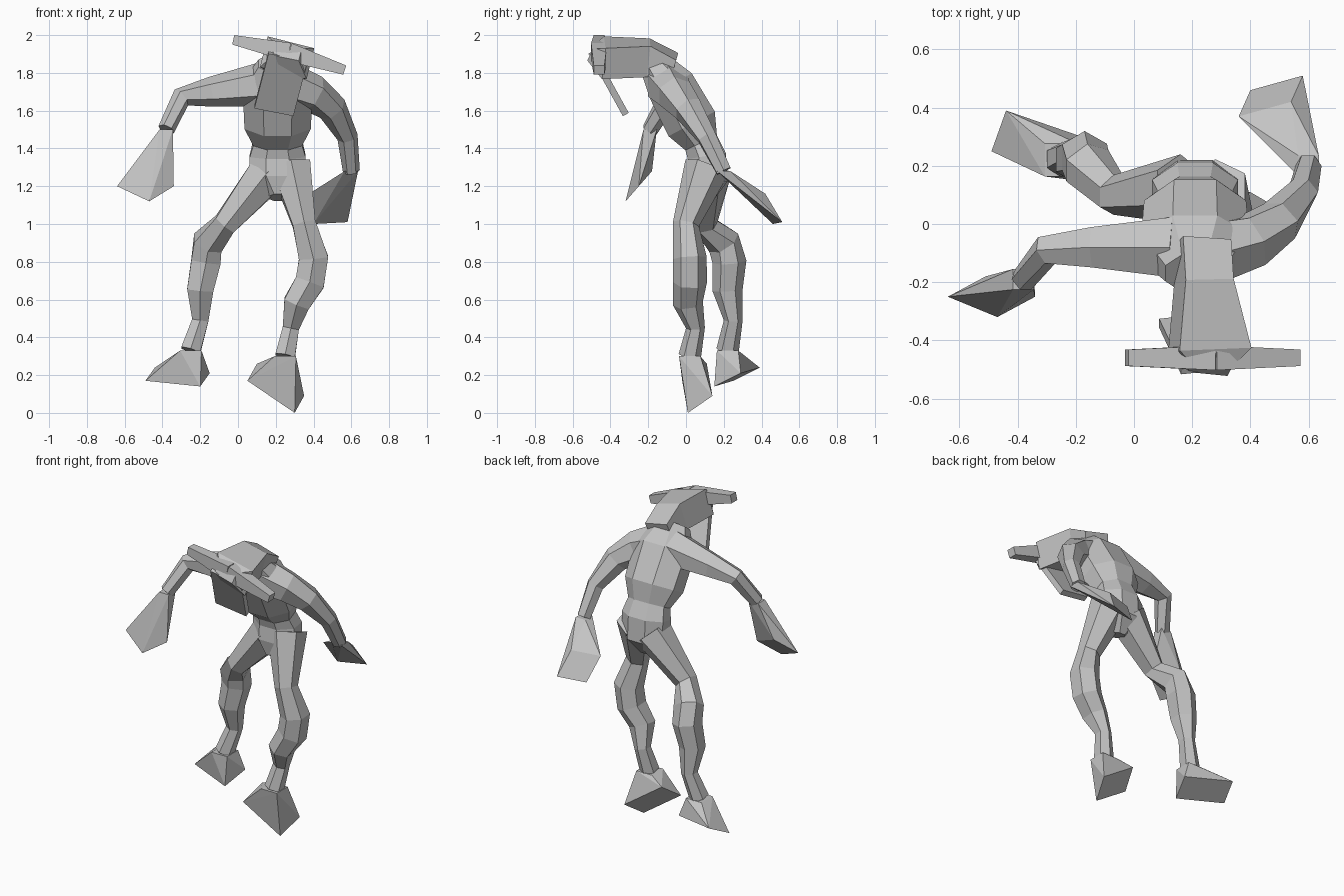
import bpy, bmesh
from math import cos, sin, tau
from mathutils import Vector

cube = bpy.data.objects.get("Cube")
if cube:
    bpy.data.objects.remove(cube)

shade = (.55, .55, .55, 1)
grey = bpy.data.materials.new("plain grey")
grey.use_nodes = True
grey.diffuse_color = shade
grey.node_tree.nodes["Principled BSDF"].inputs["Base Color"].default_value = shade

ALONG_X, ALONG_Y = Vector((1, 0, 0)), Vector((0, 1, 0))


def finish(name, bm):
    bmesh.ops.recalc_face_normals(bm, faces=bm.faces)
    mesh = bpy.data.meshes.new(name)
    bm.to_mesh(mesh)
    bm.free()
    mesh.materials.append(grey)
    obj = bpy.data.objects.new(name, mesh)
    bpy.context.collection.objects.link(obj)


def ring(centre, u, v, sides):
    """Points around an ellipse, starting half a step round."""
    angles = [tau * (i + .5) / sides for i in range(sides)]
    return [centre + u * cos(a) + v * sin(a) for a in angles]


def loft(name, path, widths, depths, axis, sides):
    """Skin rings along a path; widths lie along the axis, depths across it."""
    points = [Vector(p) for p in path]
    last = len(points) - 1
    bm = bmesh.new()
    rings = []
    for i, (point, wide, deep) in enumerate(zip(points, widths, depths)):
        tangent = (points[min(i + 1, last)] - points[max(i - 1, 0)]).normalized()
        u = (axis - tangent * axis.dot(tangent)).normalized()
        v = tangent.cross(u)
        rings.append([bm.verts.new(p) for p in ring(point, u * wide, v * deep, sides)])
    for lower, upper in zip(rings, rings[1:]):
        for k in range(sides):
            bm.faces.new((lower[k - 1], lower[k], upper[k], upper[k - 1]))
    bm.faces.new(rings[0])
    bm.faces.new(rings[-1])
    finish(name, bm)


def flare(name, joint, radius, centre, across, along):
    """Hand or foot: a narrow joint opening to a four-cornered end."""
    centre, across, along = Vector(centre), Vector(across), Vector(along)
    corners = [centre + across, centre - across, centre + along, centre - along]
    bm = bmesh.new()
    for p in corners + ring(Vector(joint), ALONG_X * radius, ALONG_Y * radius, 4):
        bm.verts.new(p)
    bmesh.ops.convex_hull(bm, input=bm.verts)
    finish(name, bm)


# Torso, bent forward from the pelvis to the neck
spine = [(.08, 1.14), (.11, 1.24), (.11, 1.36), (.08, 1.43), (.03, 1.53), (-.08, 1.73), (-.17, 1.85)]
loft("torso", [(.21, y, z) for y, z in spine],
     [.05, .16, .16, .14, .19, .2, .11], [.07, .12, .11, .1, .15, .14, .09], ALONG_X, 8)

# Arms share one taper and end in flared hands
arm_taper = [.12, .1, .08, .055, .045]
right_arm = [(.14, -.08, 1.74), (0, -.08, 1.72), (-.14, -.08, 1.7), (-.3, -.09, 1.67), (-.38, -.19, 1.5)]
left_arm = [(.26, -.1, 1.74), (.4, -.06, 1.69), (.5, .01, 1.61), (.58, .11, 1.46), (.6, .2, 1.28)]
for name, path in (("right_arm", right_arm), ("left_arm", left_arm)):
    loft(name, path, arm_taper, arm_taper, ALONG_Y, 6)
flare("right_hand", right_arm[-1], .05, (-.49, -.25, 1.2), (.15, 0, 0), (.02, -.07, -.08))
flare("left_hand", left_arm[-1], .05, (.47, .44, 1.08), (.11, .07, -.07), (.07, -.02, .08))

# Legs share one profile with bulging knees and calves
leg_profile = [.12, .07, .09, .09, .08, .05, .06]
right_leg = [(.16, .12, 1.27), (-.07, .1, 1), (-.16, .2, .9), (-.17, .23, .8),
             (-.2, .22, .65), (-.2, .25, .49), (-.25, .22, .33)]
left_leg = [(.28, .11, 1.3), (.35, 0, 1), (.4, .02, .82), (.38, .02, .69),
            (.31, .01, .58), (.28, .05, .45), (.25, .02, .3)]
for name, path in (("right_leg", right_leg), ("left_leg", left_leg)):
    loft(name, path, leg_profile, leg_profile, ALONG_X, 6)
flare("right_foot", right_leg[-1], .08, (-.32, .27, .19), (.17, .02, .02), (.12, -.12, -.05))
flare("left_foot", left_leg[-1], .08, (.2, .06, .13), (.1, -.05, -.13), (.15, .08, -.04))

# Head, rolled sideways and reaching forward
loft("head", [(.24, -.06, 1.84), (.24, -.2, 1.88), (.26, -.44, 1.88), (.26, -.5, 1.91)],
     [.12, .12, .18, .1], [.07, .12, .12, .05], Vector((4, 0, -1)), 4)

# Long flat face plate sloping back towards the chest
loft("face_plate", [(.265, -.49, 1.89), (.19, -.33, 1.6)], [.15, .15], [.025, .025], ALONG_X, 4)

# Square-ended horns, one high and one low
for side, name in ((-1, "right_horn"), (1, "left_horn")):
    tip = (.27 + side * .295, -.46, 1.895 - side * .08)
    loft(name, [(.27, -.46, 1.91), tip], [.06, .04], [.07, .036], ALONG_Y, 4)
